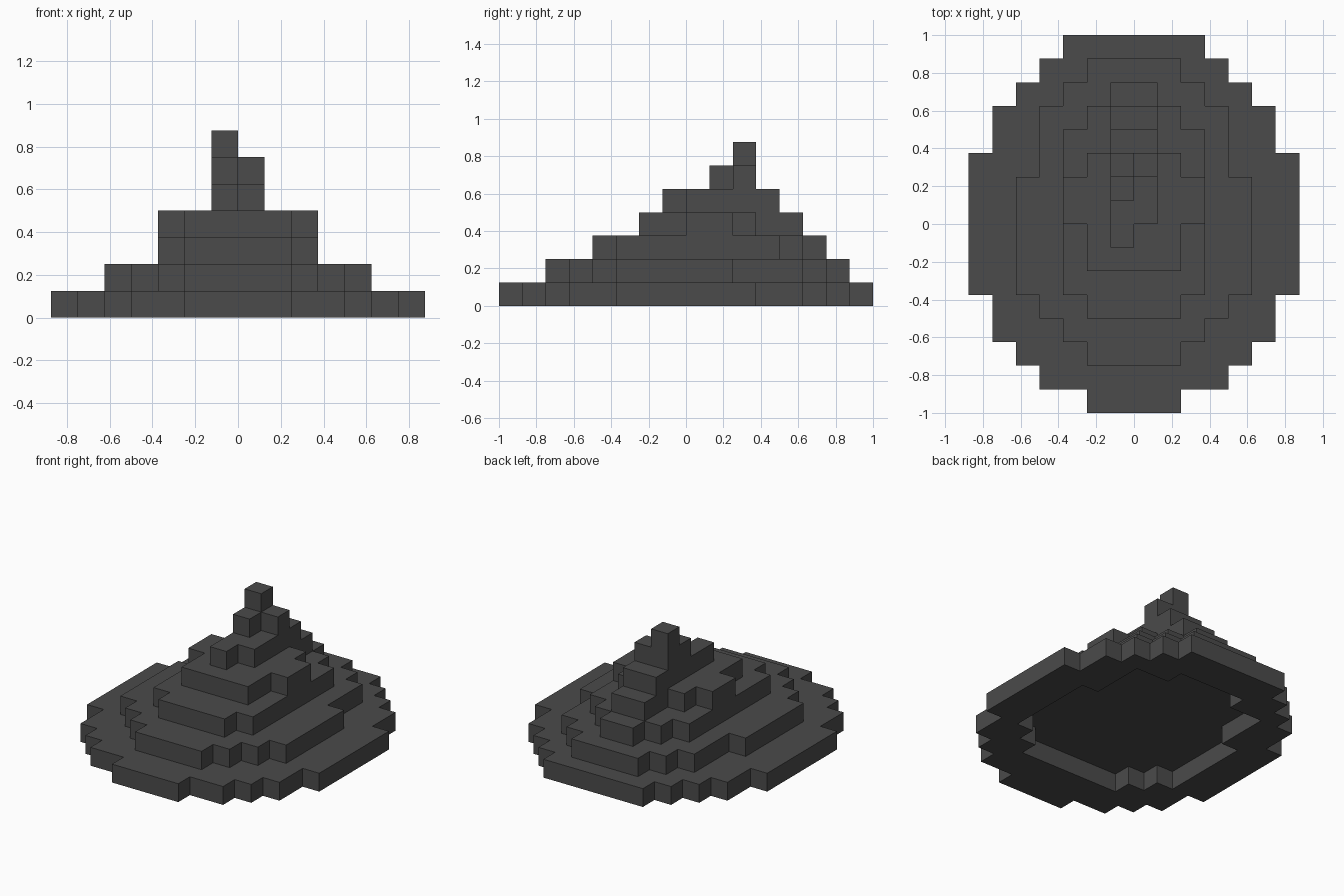
import bpy, bmesh
from mathutils import Vector

if "Cube" in bpy.data.objects:
    bpy.data.objects.remove(bpy.data.objects["Cube"])

U = 0.125  # edge length of one block


def cells(z, rows):
    """Blocks of one layer; row = (y0, y1, half_width) or (y0, y1, x0, x1)."""
    out = set()
    for r in rows:
        x0, x1 = (-r[2], r[2]) if len(r) == 3 else r[2:]
        out |= {(x, y, z) for y in range(r[0], r[1]) for x in range(x0, x1)}
    return out


# Wide brim, with a shallow head opening cut in the underside
brim = cells(0, [(-8, -7, 2), (-7, -6, 4), (-6, -5, 5), (-5, -3, 6), (-3, 3, 7),
                 (3, 5, 6), (5, 6, 5), (6, 7, 4), (7, 8, 3)])
brim -= cells(0, [(-5, -4, 3), (-4, -3, 4), (-3, 2, 5), (2, 5, 4), (5, 6, 2)])

# Stepped cone
crown = cells(1, [(-6, -5, 2), (-5, -4, 3), (-4, -3, 4), (-3, 2, 5),
                  (2, 5, 4), (5, 6, 3), (6, 7, 2)])
crown |= cells(2, [(-4, -3, 2), (-3, 4, 3), (4, 5, 2), (5, 6, 1)])
crown |= cells(3, [(-2, 0, 2), (0, 2, 3), (2, 3, 2), (3, 5, 1)])

# Narrow crooked point
tip = cells(4, [(-1, 0, -1, 0), (0, 4, 1)])
tip |= cells(5, [(1, 2, -1, 0), (2, 3, 1)])
tip |= cells(6, [(2, 3, -1, 0)])

solid = brim | crown | tip

felt = bpy.data.materials.new("charcoal felt")
felt.diffuse_color = (0.07, 0.07, 0.07, 1)
felt.use_nodes = True
felt.node_tree.nodes["Principled BSDF"].inputs["Base Color"].default_value = felt.diffuse_color


def build(name, part):
    """Make the exposed block faces of one part."""
    bm = bmesh.new()
    for c in part:
        mid = Vector(c) + Vector((0.5, 0.5, 0.5))
        for axis in range(3):
            for s in (-1, 1):
                n = Vector((0, 0, 0))
                n[axis] = s
                if tuple(int(c[i] + n[i]) for i in range(3)) in solid:
                    continue
                a = Vector((0, 0, 0))
                a[(axis + 1) % 3] = 1
                b = n.cross(a)
                quad = [mid + (n + a * i + b * j) / 2
                        for i, j in ((-1, -1), (1, -1), (1, 1), (-1, 1))]
                bm.faces.new([bm.verts.new(p * U) for p in quad])
    bmesh.ops.remove_doubles(bm, verts=bm.verts, dist=0.001)
    me = bpy.data.meshes.new(name)
    bm.to_mesh(me)
    bm.free()
    me.materials.append(felt)
    bpy.context.collection.objects.link(bpy.data.objects.new(name, me))


build("brim", brim)
build("crown", crown)
build("tip", tip)
